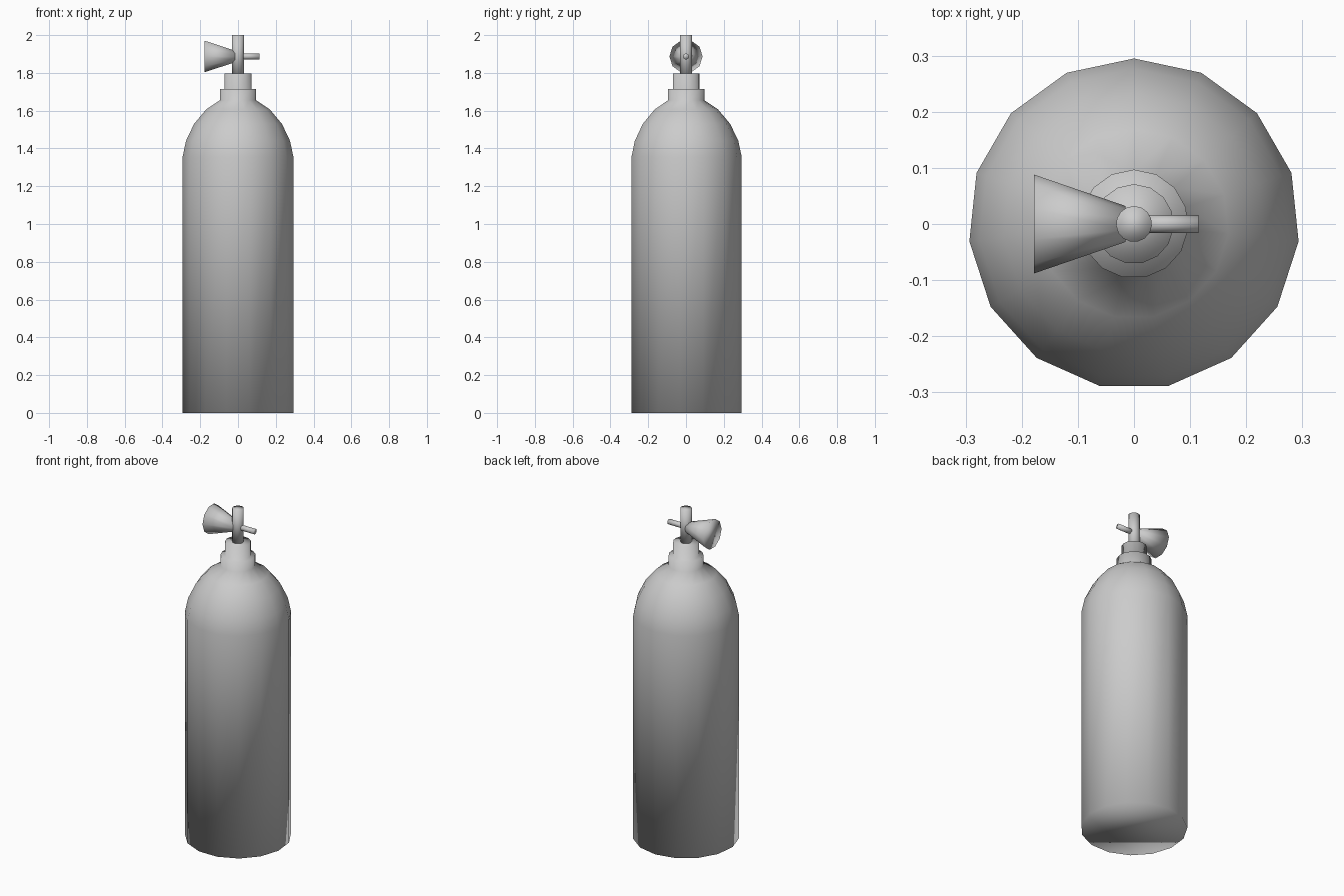
import bpy, bmesh
from math import sin, cos, pi
from mathutils import Matrix

if "Cube" in bpy.data.objects:
    bpy.data.objects.remove(bpy.data.objects["Cube"])


def lathe(name, profile, sides, matrix=Matrix()):
    """Revolve (radius, height) points about z, cap both ends, shade smooth."""
    bm = bmesh.new()
    rings = []
    for r, h in profile:
        angles = [pi / 2 + 2 * pi * i / sides for i in range(sides)]
        rings.append([bm.verts.new((r * cos(a), r * sin(a), h)) for a in angles])
    for low, high in zip(rings, rings[1:]):
        for i in range(sides):
            j = (i + 1) % sides
            bm.faces.new((low[i], low[j], high[j], high[i]))
    bm.faces.new(rings[0][::-1])
    bm.faces.new(rings[-1])
    for f in bm.faces:
        f.smooth = True
    bm.transform(matrix)
    mesh = bpy.data.meshes.new(name)
    bm.to_mesh(mesh)
    bm.free()
    obj = bpy.data.objects.new(name, mesh)
    bpy.context.collection.objects.link(obj)
    return obj


# Cylinder body with domed shoulder, neck and stepped collar
lathe("tank", [(0.295, 0), (0.295, 1.355), (0.277, 1.44), (0.234, 1.53),
               (0.169, 1.607), (0.097, 1.655), (0.097, 1.715),
               (0.071, 1.715), (0.071, 1.797)], 15)

# Upright valve stem
lathe("valve_stem", [(0.032, 1.79), (0.032, 2.0)], 15)

# Flared hand knob on the left, thin outlet on the right
VALVE_Z = 1.887
to_left = Matrix.Translation((0, 0, VALVE_Z)) @ Matrix.Rotation(-pi / 2, 4, 'Y')
to_right = Matrix.Translation((0, 0, VALVE_Z)) @ Matrix.Rotation(pi / 2, 4, 'Y')
lathe("valve_knob", [(0.032, 0.015), (0.088, 0.178)], 10, to_left)
lathe("outlet_pipe", [(0.016, 0.0), (0.016, 0.115)], 10, to_right)
